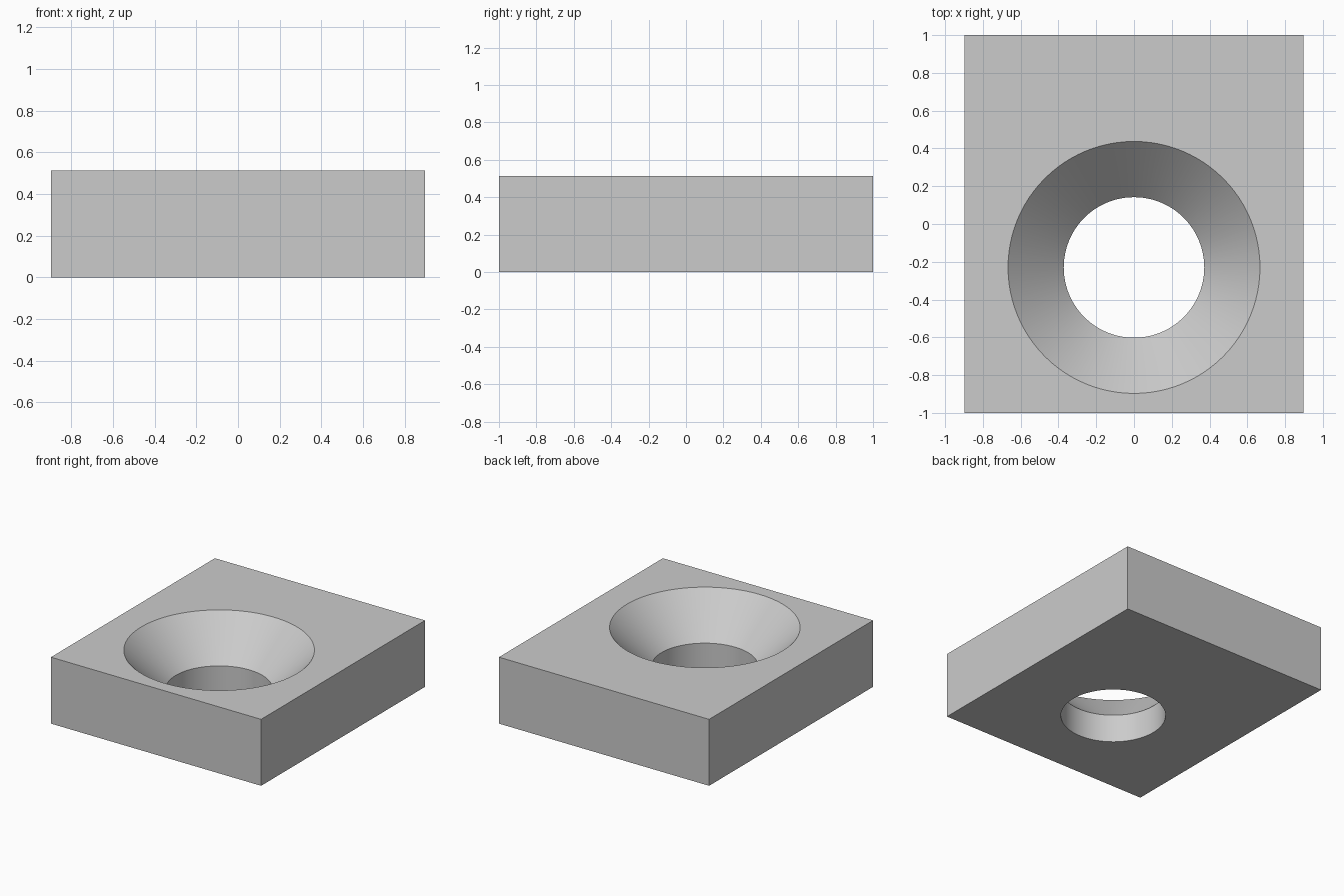
import bpy
import bmesh
import math
from mathutils import Matrix, Vector

cube = bpy.data.objects.get("Cube")
if cube:
    bpy.data.objects.remove(cube, do_unlink=True)

WIDTH, DEPTH, HEIGHT = 1.795, 2.0, 0.513
HOLE_Y = -0.23
BORE_R, RIM_R = 0.372, 0.667
SEAT_Z = HEIGHT - (RIM_R - BORE_R)   # 45 degree countersink
OVER = 0.1                           # cutter overshoot
SEGMENTS = 96


def make_object(name, bm):
    mesh = bpy.data.meshes.new(name)
    bm.to_mesh(mesh)
    bm.free()
    obj = bpy.data.objects.new(name, mesh)
    bpy.context.collection.objects.link(obj)
    return obj


# Grey material
grey = bpy.data.materials.new("plain grey")
grey.use_nodes = True
colour = (0.6, 0.6, 0.6, 1.0)
grey.diffuse_color = colour
grey.node_tree.nodes["Principled BSDF"].inputs["Base Color"].default_value = colour

# Rectangular block
bm = bmesh.new()
bmesh.ops.create_cube(bm, size=1.0)
bmesh.ops.scale(bm, vec=(WIDTH, DEPTH, HEIGHT), verts=bm.verts)
bmesh.ops.translate(bm, vec=(0, 0, HEIGHT / 2), verts=bm.verts)
block = make_object("countersunk_block", bm)
block.data.materials.append(grey)

# Cutter: straight bore opening into a cone, as a turned profile
profile = [(0, -OVER), (BORE_R, -OVER), (BORE_R, SEAT_Z),
           (RIM_R + OVER, HEIGHT + OVER), (0, HEIGHT + OVER)]
bm = bmesh.new()
points = [bm.verts.new((r, 0, z)) for r, z in profile]
edges = [bm.edges.new(pair) for pair in zip(points, points[1:])]
bmesh.ops.spin(bm, geom=points + edges, cent=(0, 0, 0), axis=(0, 0, 1),
               angle=math.tau, steps=SEGMENTS)
bmesh.ops.remove_doubles(bm, verts=bm.verts, dist=0.0001)
bmesh.ops.recalc_face_normals(bm, faces=bm.faces)
bmesh.ops.transform(bm, matrix=Matrix.Translation(Vector((0, HOLE_Y, 0))), verts=bm.verts)
cutter = make_object("hole_cutter", bm)
cutter.data.materials.append(grey)
cutter.hide_render = True

# Cut the hole and keep its walls smooth with crisp rims
cut = block.modifiers.new("hole", "BOOLEAN")
cut.operation = "DIFFERENCE"
cut.solver = "EXACT"
cut.object = cutter
bpy.ops.object.select_all(action="DESELECT")
bpy.context.view_layer.objects.active = block
block.select_set(True)
bpy.ops.object.modifier_apply(modifier=cut.name)
bpy.data.objects.remove(cutter, do_unlink=True)
bpy.ops.object.shade_smooth_by_angle(angle=math.radians(30))
